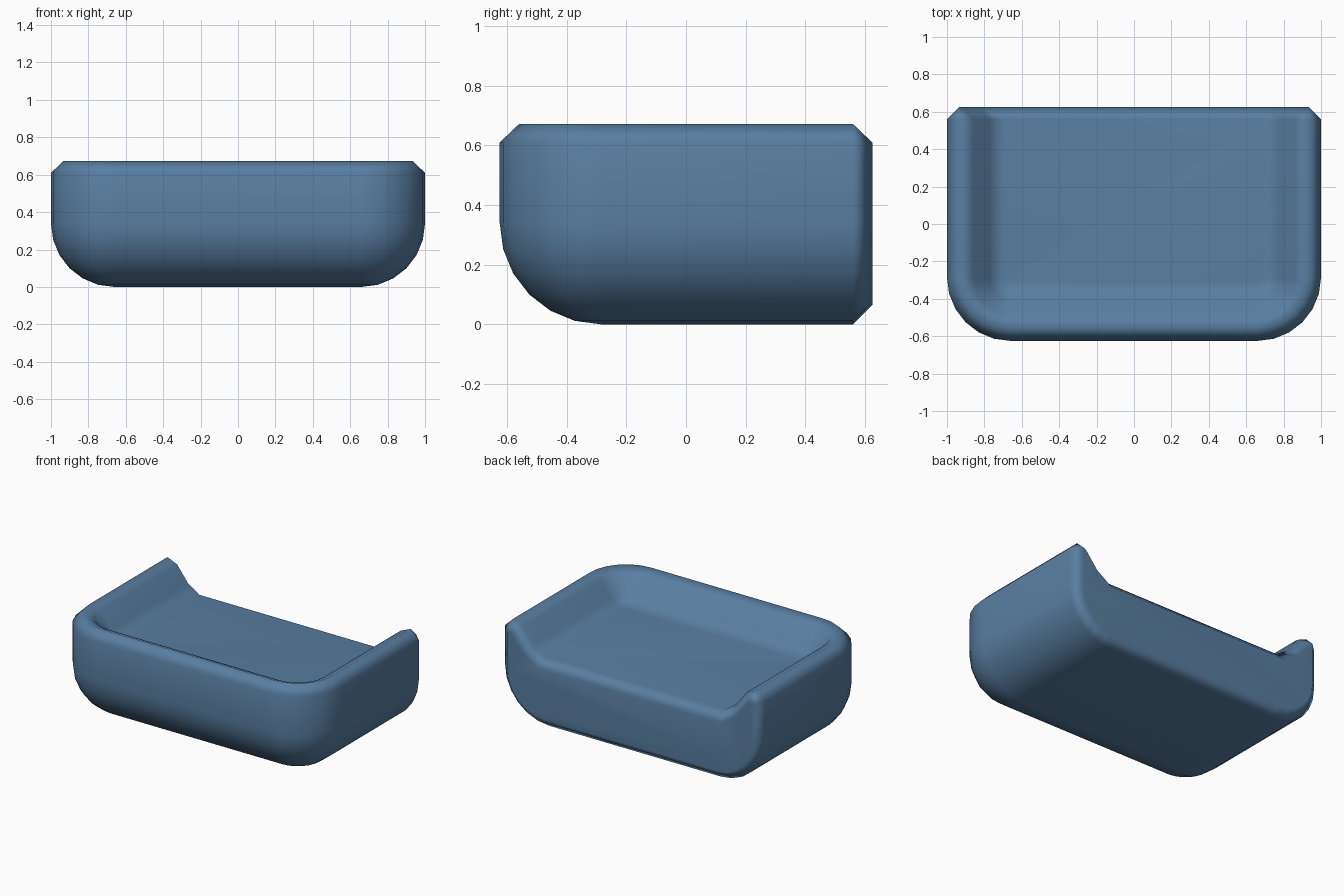
import bpy, bmesh, math

if "Cube" in bpy.data.objects:
    bpy.data.objects.remove(bpy.data.objects["Cube"])

R = 0.34      # outer corner and belly radius
C = 0.065     # chamfer
STEPS = 6

def belly(r):
    """Quarter-round from the underside to the side wall, as (inset, z)."""
    return [(R - r * math.sin(t), R - r * math.cos(t))
            for t in (math.pi / 2 * i / STEPS for i in range(STEPS + 1))]

# Wall section: belly, wall, rim, inner slope, floor edge
section = belly(R) + [(0, 0.61), (C, 0.672), (0.14, 0.64), (0.225, 0.53), (0.31, 0.475)]
# The same section shrunk for the chamfered back face
back_section = belly(R - C) + [(C, 0.60), (0.067, 0.61), (0.085, 0.60), (0.175, 0.49), (0.29, 0.412)]

bm = bmesh.new()
rows = []

def straight_row(side, y, sec):
    rows.append([bm.verts.new((side * (1 - d), y, z)) for d, z in sec])

# Sweep the section in a U: left back, left front corner, right front corner, right back
straight_row(-1, 0.625, back_section)
straight_row(-1, 0.625 - C, section)
for side in (-1, 1):
    steps = range(STEPS + 1) if side < 0 else range(STEPS, -1, -1)
    for i in steps:
        a = math.pi / 2 * i / STEPS
        rows.append([bm.verts.new((side * (1 - R + (R - d) * math.cos(a)),
                                   -0.625 + R - (R - d) * math.sin(a), z))
                     for d, z in section])
straight_row(1, 0.625 - C, section)
straight_row(1, 0.625, back_section)

for r0, r1 in zip(rows, rows[1:]):
    for j in range(len(section) - 1):
        bm.faces.new((r0[j], r1[j], r1[j + 1], r0[j + 1]))

# Underside, floor, their back chamfers and the back face
for j in (0, -1):
    bm.faces.new([r[j] for r in rows[1:-1]])
    bm.faces.new((rows[0][j], rows[1][j], rows[-2][j], rows[-1][j]))
bm.faces.new(rows[0] + rows[-1][::-1])

bmesh.ops.remove_doubles(bm, verts=bm.verts, dist=0.0005)
bmesh.ops.recalc_face_normals(bm, faces=bm.faces)
for f in bm.faces:
    f.smooth = True

mesh = bpy.data.meshes.new("open_tray")
bm.to_mesh(mesh)
bm.free()
tray = bpy.data.objects.new("open_tray", mesh)
bpy.context.collection.objects.link(tray)

# Keep broad faces flat while the bevels shade softly
tray.modifiers.new("soft_bevels", 'WEIGHTED_NORMAL').weight = 50

blue = bpy.data.materials.new("slate_blue")
blue.diffuse_color = (0.10, 0.21, 0.36, 1)
blue.use_nodes = True
blue.node_tree.nodes["Principled BSDF"].inputs["Base Color"].default_value = blue.diffuse_color
mesh.materials.append(blue)
